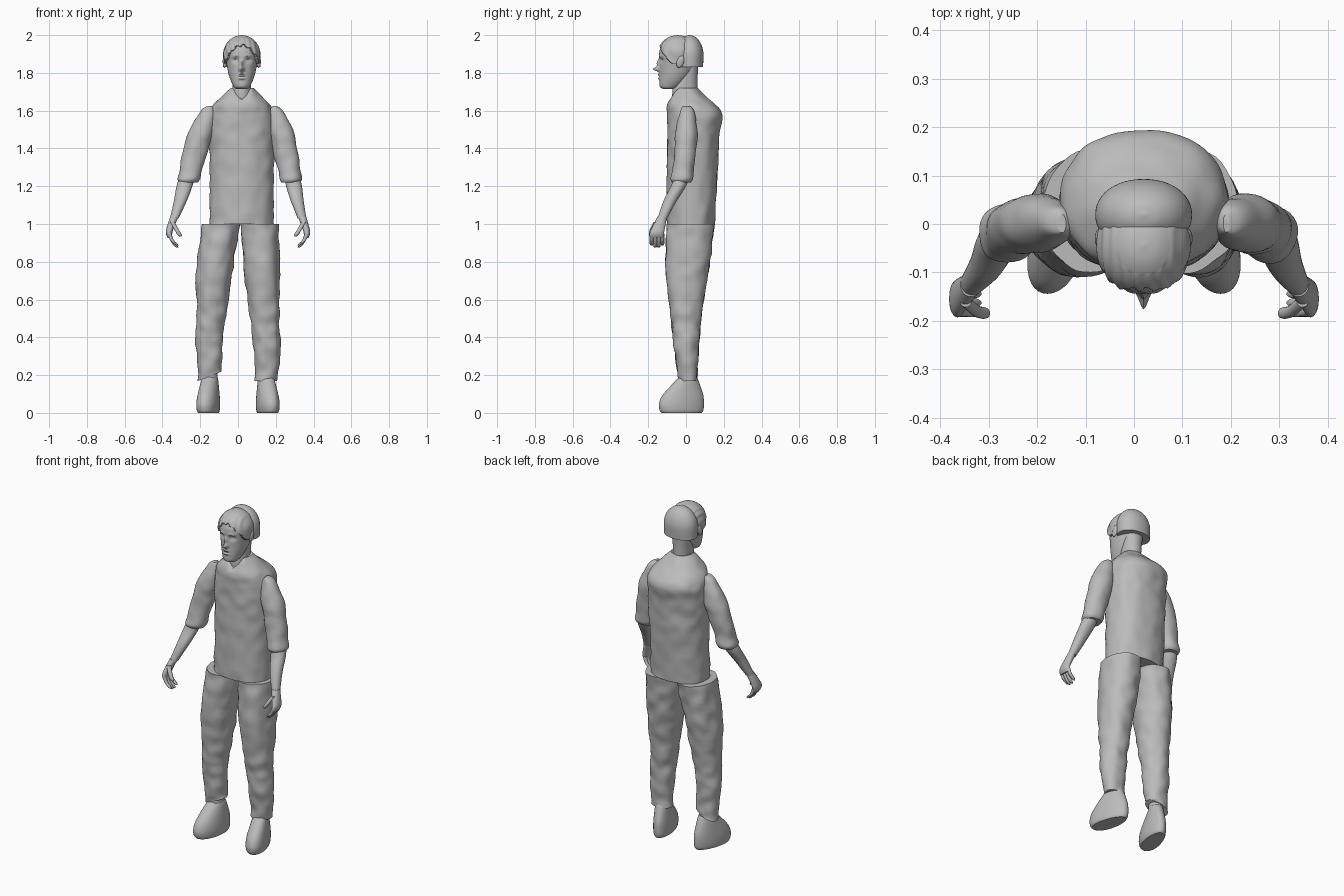
import bpy, bmesh, math
from mathutils import Vector, noise

if "Cube" in bpy.data.objects:
    bpy.data.objects.remove(bpy.data.objects["Cube"], do_unlink=True)

SHADE = (0.5, 0.5, 0.5, 1)
grey = bpy.data.materials.new("plain grey")
grey.use_nodes = True
grey.diffuse_color = SHADE
grey.node_tree.nodes["Principled BSDF"].inputs["Base Color"].default_value = SHADE


def spline(stations, steps):
    """Smooth rows running through the given stations."""
    last = len(stations) - 1
    rows = []
    for i in range(last):
        before, start, end, after = (
            Vector(stations[min(max(i + k, 0), last)]) for k in (-1, 0, 1, 2))
        leave, arrive = (end - before) / 2, (after - start) / 2
        for j in range(steps):
            t = j / steps
            ease = t * t * (3 - 2 * t)
            rows.append(start.lerp(end, ease)
                        + leave * t * (1 - t) ** 2 - arrive * t * t * (1 - t))
    rows.append(Vector(stations[last]))
    return rows


def dome(base, top, half, front, back, count=6):
    """Stations of a rounded crown."""
    middle, reach = (front + back) / 2, (back - front) / 2
    stations = []
    for i in range(count):
        angle = math.pi / 2 * i / (count - 0.9)
        size = math.cos(angle)
        stations.append((base + (top - base) * math.sin(angle), half * size,
                         middle - reach * size, middle + reach * size, 0))
    return stations


def finish(name, bm):
    bmesh.ops.recalc_face_normals(bm, faces=bm.faces)
    mesh = bpy.data.meshes.new(name)
    bm.to_mesh(mesh)
    bm.free()
    mesh.materials.append(grey)
    obj = bpy.data.objects.new(name, mesh)
    bpy.context.collection.objects.link(obj)
    bpy.ops.object.select_all(action="DESELECT")
    obj.select_set(True)
    bpy.context.view_layer.objects.active = obj
    bpy.ops.object.shade_smooth_by_angle(angle=math.radians(40))


def upper_axis(z):
    return 0.02


def arm_axis(z):
    return max(0, z - 1) / 30


def leg_axis(z):
    return max(0, z - 0.75) / 20


def loft(name, stations, side=1, axis=upper_axis, sides=32, steps=7,
         power=2.1, wrinkle=0, shape=None):
    """Skin level rings; a station is (height, half width, front, back, centre x)."""
    bm = bmesh.new()
    rings = []
    for z, half, front, back, centre in spline(stations, steps):
        ring = []
        for k in range(sides):
            angle = math.tau * k / sides
            out = Vector((math.cos(angle), math.sin(angle), 0))
            ux, uy = (math.copysign(abs(w) ** (2 / power), w) for w in out.xy)
            p = Vector((centre + half * ux,
                        (front + back) / 2 + (back - front) / 2 * uy, z))
            p += out * wrinkle * noise.noise(p * 16 + Vector((side, 0, 0)))
            if shape:
                shape(p)
            p.x = axis(z) + side * p.x
            ring.append(bm.verts.new(p))
        rings.append(ring)
    for low, high in zip(rings, rings[1:]):
        for k in range(sides):
            n = (k + 1) % sides
            bm.faces.new((low[k], low[n], high[n], high[k]))
    bm.faces.new(rings[0])
    bm.faces.new(rings[-1])
    finish(name, bm)


def finger(name, path, radius, side):
    """Round finger along a path that starts at its tip."""
    stations = []
    for i, (x, y, z) in enumerate(path):
        r = radius if i else radius / 2
        stations.append((z, r, y - r, y + r, x))
    loft(name, stations, side, arm_axis, sides=12, steps=4)


# Shirt with a v-shaped neckline
def neckline(p):
    if p.y < 0:
        rise = min(max((p.z - 1.64) / 0.08, 0), 1)
        p.z -= rise * max(0, 0.05 - abs(p.x))


loft("shirt", [
    (1, 0.17, -0.1, 0.15, 0), (1.3, 0.17, -0.1, 0.17, 0),
    (1.5, 0.175, -0.1, 0.18, 0), (1.58, 0.17, -0.1, 0.195, 0),
    (1.63, 0.15, -0.1, 0.16, 0), (1.68, 0.1, -0.08, 0.1, 0),
    (1.72, 0.06, -0.06, 0.06, 0)],
    sides=64, steps=10, power=2.2, wrinkle=0.007, shape=neckline)

loft("neck", [(1.62, 0.06, -0.07, 0.07, 0), (1.72, 0.05, -0.07, 0.06, 0),
              (1.84, 0.055, -0.03, 0.065, 0)])

# Face features: (x, height, half width, half tallness, push forward)
nose, bridge = (0, 1.82, 0.012, 0.012, 0.035), (0, 1.85, 0.01, 0.02, 0.015)
upper_lip, lower_lip = [(0, z, 0.02, 0.006, 0.009) for z in (1.79, 1.77)]
features = [nose, bridge, upper_lip, lower_lip]
for sign in (-1, 1):
    socket = (sign * 0.034, 1.866, 0.016, 0.011, -0.014)
    eyeball = (sign * 0.034, 1.864, 0.009, 0.005, 0.007)
    brow = (sign * 0.03, 1.89, 0.02, 0.007, 0.005)
    features += [socket, eyeball, brow]


def face(p):
    if p.y < -0.05:
        for x, z, wide, tall, push in features:
            p.y -= push * math.exp(-((p.x - x) / wide) ** 2 - ((p.z - z) / tall) ** 2)


loft("head", [
    (1.715, 0.03, -0.12, -0.07, 0), (1.73, 0.045, -0.14, -0.03, 0),
    (1.78, 0.066, -0.14, 0.02, 0), (1.84, 0.08, -0.14, 0.06, 0),
    *dome(1.9, 1.99, 0.09, -0.142, 0.08)],
    sides=128, steps=10, shape=face)

# Hair: smooth cap at the back, ridged fringe in front
loft("hair_cap", [(1.83, 0.098, -0.05, 0.09, 0), *dome(1.89, 2, 0.1, -0.055, 0.093)],
     sides=48)


def hairline(p):
    edge = 1.945 - 11 * p.x ** 2 + math.sin(p.x * 190) / 200
    crown = Vector((0, -0.03))
    scale = 1
    if p.z < edge:
        scale = 0.86
    elif p.z < 1.98:
        scale += math.sin(p.x * 260 + p.z * 60) / 50
    p.xy = crown + (p.xy - crown) * scale


loft("hair_fringe", [(1.85, 0.095, -0.147, 0.06, 0), *dome(1.9, 2, 0.096, -0.148, 0.06)],
     sides=96, steps=9, shape=hairline)


# Shoes turn out and broaden toward the toe
def turn_out(p):
    p.x = 0.15 + (p.x - 0.15) * (0.93 - p.y) - p.y / 5


# Slanted hem of the right trouser leg
def hem(p):
    if p.z < 0.22:
        p.z += 8 * (0.21 - p.x) * (0.22 - p.z)


for side, word in ((-1, "right"), (1, "left")):
    # Ear
    bm = bmesh.new()
    bmesh.ops.create_uvsphere(bm, u_segments=20, v_segments=12, radius=1)
    for v in bm.verts:
        x, y, z = v.co
        v.co = (upper_axis(z) + side * (0.09 + x / 90),
                -0.03 + y / 50 + z / 150, 1.86 + z / 30)
    finish(word + "_ear", bm)

    # Sleeve with a rolled cuff
    loft(word + "_sleeve", [
        (1.22, 0.05, -0.07, 0.03, 0.27), (1.24, 0.06, -0.08, 0.04, 0.27),
        (1.29, 0.06, -0.07, 0.04, 0.26), (1.4, 0.066, -0.06, 0.055, 0.235),
        (1.5, 0.064, -0.055, 0.06, 0.21), (1.6, 0.035, -0.03, 0.04, 0.18),
        (1.625, 0.01, -0.02, 0.02, 0.17)], side, arm_axis, wrinkle=0.006)

    # Forearm and palm
    loft(word + "_forearm", [
        (1.03, 0.023, -0.15, -0.1, 0.338), (1.12, 0.034, -0.12, -0.05, 0.31),
        (1.2, 0.042, -0.08, 0, 0.29), (1.26, 0.04, -0.06, 0.02, 0.275)],
        side, arm_axis, sides=24)
    loft(word + "_palm", [
        (0.925, 0.011, -0.19, -0.12, 0.36), (0.96, 0.018, -0.19, -0.115, 0.364),
        (1.04, 0.022, -0.15, -0.1, 0.338)], side, arm_axis, sides=24)

    # Fingers and thumb
    for i in range(4):
        y = -0.182 + 0.019 * i
        tip = 0.87 + abs(i - 1.5) / 100
        finger(f"{word}_finger_{i + 1}",
               [(0.32, y, tip), (0.33, y, tip + 0.01), (0.35, y, 0.915), (0.363, y, 0.95)],
               0.01, side)
    finger(word + "_thumb",
           [(0.305, -0.185, 0.935), (0.31, -0.184, 0.945), (0.325, -0.18, 0.97),
            (0.348, -0.16, 1.01)], 0.012, side)

    # Trouser leg
    loft(word + "_trouser_leg", [
        (0.17, 0.06, -0.04, 0.06, 0.15), (0.36, 0.07, -0.066, 0.07, 0.152),
        (0.5, 0.077, -0.08, 0.08, 0.142), (0.75, 0.095, -0.106, 0.12, 0.126),
        (1, 0.1, -0.1, 0.15, 0.102)],
        side, leg_axis, sides=48, steps=12, wrinkle=0.009,
        shape=hem if side < 0 else None)

    # Ankle and shoe
    loft(word + "_ankle", [(0.1, 0.035, -0.03, 0.055, 0.145),
                           (0.26, 0.038, -0.035, 0.055, 0.145)], side, leg_axis, sides=20)
    loft(word + "_shoe", [
        (0, 0.052, -0.13, 0.083, 0.15), (0.015, 0.058, -0.14, 0.092, 0.15),
        (0.05, 0.06, -0.143, 0.095, 0.15), (0.1, 0.056, -0.12, 0.09, 0.15),
        (0.18, 0.045, -0.045, 0.062, 0.15), (0.19, 0.035, -0.03, 0.05, 0.15)],
        side, leg_axis, sides=40, shape=turn_out)
